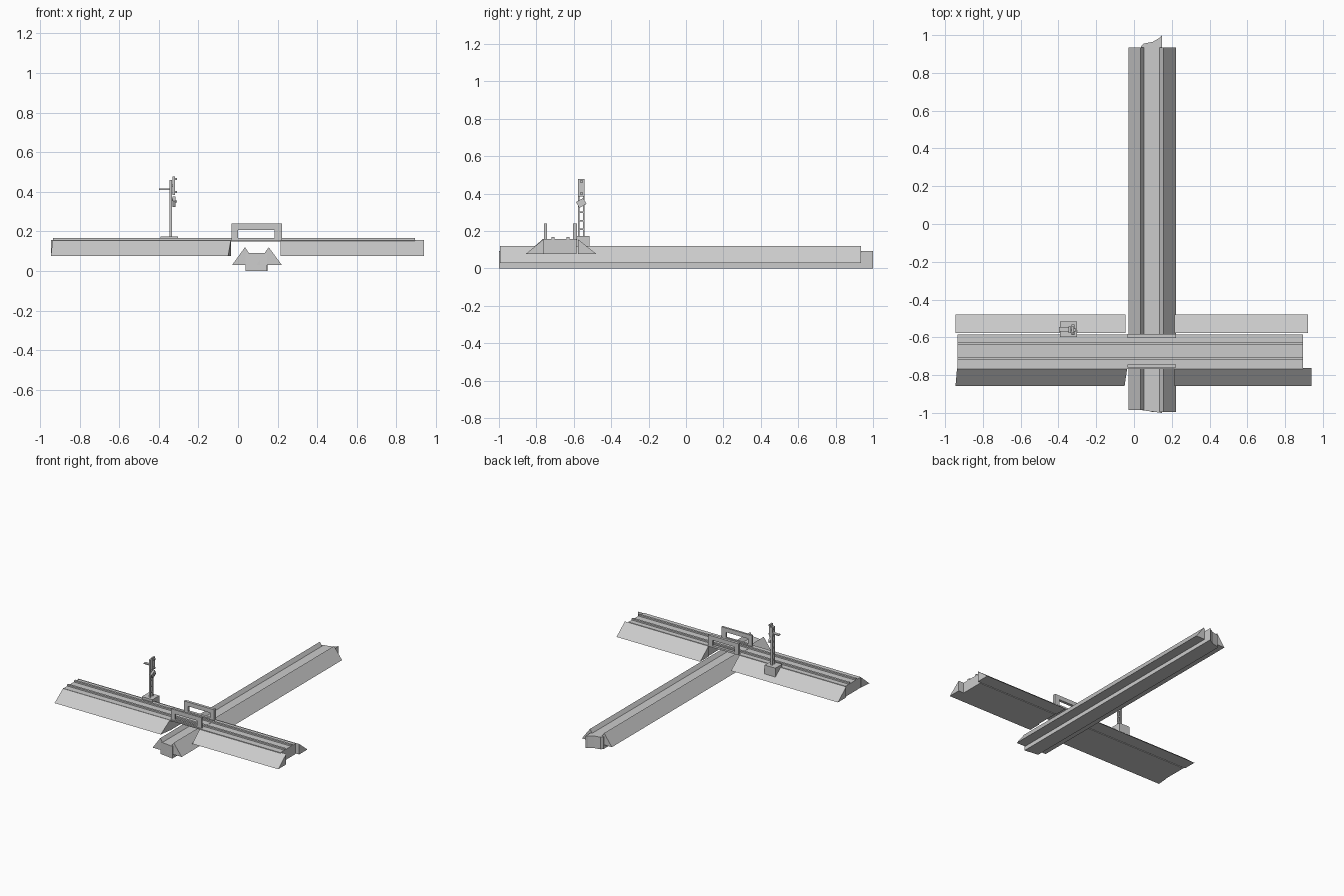
import bpy, bmesh, math
from mathutils import Matrix, Vector

if "Cube" in bpy.data.objects:
    bpy.data.objects.remove(bpy.data.objects["Cube"])

grey = bpy.data.materials.new("plain grey")
grey.diffuse_color = (0.6, 0.6, 0.6, 1)
grey.use_nodes = True
grey.node_tree.nodes["Principled BSDF"].inputs["Base Color"].default_value = grey.diffuse_color


def finish(name, bm):
    bmesh.ops.recalc_face_normals(bm, faces=bm.faces)
    mesh = bpy.data.meshes.new(name)
    bm.to_mesh(mesh)
    bm.free()
    mesh.materials.append(grey)
    obj = bpy.data.objects.new(name, mesh)
    bpy.context.collection.objects.link(obj)
    return obj


def loft(name, ring_a, ring_b):
    """Solid between two matching end outlines."""
    bm = bmesh.new()
    a = [bm.verts.new(p) for p in ring_a]
    b = [bm.verts.new(p) for p in ring_b]
    n = len(a)
    bm.faces.new(a)
    bm.faces.new(b[::-1])
    for i in range(n):
        bm.faces.new((a[i], b[i], b[(i + 1) % n], a[(i + 1) % n]))
    return finish(name, bm)


def box(name, x, y, z, tilt=0):
    """Box from ranges, optionally tilted about x."""
    bm = bmesh.new()
    centre = Vector([(r[0] + r[1]) / 2 for r in (x, y, z)])
    size = [r[1] - r[0] for r in (x, y, z)]
    mat = (Matrix.Translation(centre) @ Matrix.Rotation(tilt, 4, 'X')
           @ Matrix.Diagonal((*size, 1)))
    bmesh.ops.create_cube(bm, size=1, matrix=mat)
    return finish(name, bm)


# Canal banks: long triangular ridges
for side, outer, apex, inner, front in (("left", -0.03, 0.035, 0.095, -0.985),
                                        ("right", 0.222, 0.155, 0.092, -0.995)):
    profile = [(outer, 0.03), (apex, 0.12), (inner, 0.03)]
    loft(side + "_canal_bank", [(x, front, z) for x, z in profile],
         [(x, 0.935, z) for x, z in profile])

# Water body with a ragged far end
water_plan = [(0.037, -0.985), (0.147, -1.0), (0.148, 1.0),
              (0.135, 0.985), (0.10, 0.965), (0.05, 0.955), (0.037, 0.94)]
loft("canal_water", [(x, y, 0) for x, y in water_plan],
     [(x, y, 0.092) for x, y in water_plan])

# Embankment cores either side of the canal
for side, x in (("left", (-0.935, -0.035)), ("right", (0.222, 0.895))):
    box(side + "_embankment_core", x, (-0.768, -0.585), (0.076, 0.156))

# Embankment slopes: (name, top y, foot y, top x range, foot x range)
for name, top_y, foot_y, top_x, foot_x in (
        ("left_front_slope", -0.766, -0.858, (-0.937, -0.036), (-0.945, -0.05)),
        ("right_front_slope", -0.762, -0.858, (0.215, 0.94), (0.215, 0.94)),
        ("left_back_slope", -0.578, -0.478, (-0.945, -0.045), (-0.945, -0.045)),
        ("right_back_slope", -0.578, -0.478, (0.215, 0.92), (0.215, 0.92))):
    loft(name, *[[(top_x[i], top_y, 0.156), (top_x[i], top_y, 0.076),
                  (foot_x[i], foot_y, 0.076)] for i in (0, 1)])

# Bridge deck and running rails
box("bridge_deck", (-0.036, 0.223), (-0.768, -0.585), (0.15, 0.157))
for name, y in (("front_rail", -0.712), ("back_rail", -0.632)):
    box(name, (-0.935, 0.895), (y - 0.008, y + 0.008), (0.155, 0.167))

# Bridge side frames
for side, y in (("front", (-0.759, -0.744)), ("back", (-0.603, -0.582))):
    box(side + "_frame_top", (-0.034, 0.222), y, (0.207, 0.239))
    box(side + "_frame_base", (-0.034, 0.222), y, (0.152, 0.166))
    box(side + "_frame_left_post", (-0.034, 0.0), y, (0.166, 0.207))
    box(side + "_frame_right_post", (0.185, 0.222), y, (0.166, 0.207))

# Signal footing and ladder mast
box("signal_footing", (-0.392, -0.302), (-0.598, -0.516), (0.105, 0.174))
for side, y in (("front", -0.573), ("back", -0.547)):
    box(side + "_mast_upright", (-0.347, -0.333), (y - 0.004, y + 0.004),
        (0.172, 0.458))
for i in range(6):
    z = 0.205 + i * 0.046
    box("mast_rung", (-0.345, -0.335), (-0.573, -0.547), (z, z + 0.008))
box("mast_cap", (-0.347, -0.333), (-0.577, -0.543), (0.448, 0.46))

# Signal arm and lamp heads
box("signal_arm", (-0.398, -0.335), (-0.568, -0.545), (0.41, 0.417))
box("upper_signal_head", (-0.33, -0.318), (-0.577, -0.543), (0.385, 0.478))
box("lower_signal_head", (-0.33, -0.316), (-0.582, -0.538), (0.332, 0.368),
    math.radians(30))
for z in (0.36, 0.43):
    box("head_bracket", (-0.336, -0.328), (-0.565, -0.555), (z - 0.006, z + 0.006))
for z in (0.35, 0.40, 0.465):
    box("lamp_hood", (-0.318, -0.308), (-0.568, -0.552), (z - 0.005, z + 0.005))
